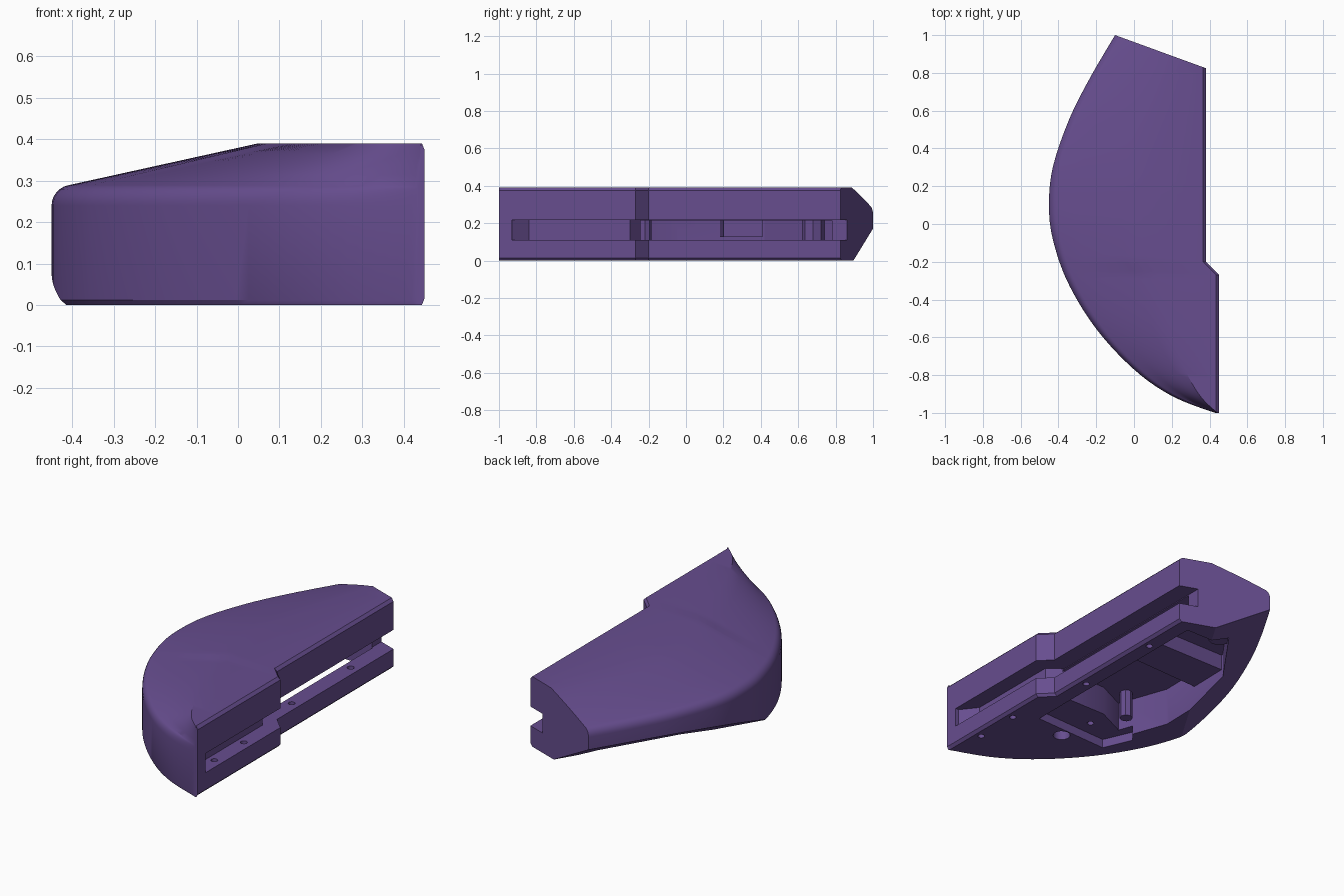
import bpy, bmesh, math
from mathutils import Vector

if "Cube" in bpy.data.objects:
    bpy.data.objects.remove(bpy.data.objects["Cube"])

purple = bpy.data.materials.new("purple plastic")
purple.diffuse_color = (0.135, 0.075, 0.275, 1)
purple.use_nodes = True
purple.node_tree.nodes["Principled BSDF"].inputs["Base Color"].default_value = purple.diffuse_color


def make_object(name, bm):
    bmesh.ops.recalc_face_normals(bm, faces=bm.faces)
    mesh = bpy.data.meshes.new(name)
    bm.to_mesh(mesh)
    bm.free()
    mesh.materials.append(purple)
    ob = bpy.data.objects.new(name, mesh)
    bpy.context.collection.objects.link(ob)
    return ob


def prism(name, outline, z0, z1):
    bm = bmesh.new()
    low = [bm.verts.new((x, y, z0)) for x, y in outline]
    top = [bm.verts.new((x, y, z1)) for x, y in outline]
    bm.faces.new(low)
    bm.faces.new(top)
    n = len(outline)
    for i in range(n):
        j = (i + 1) % n
        bm.faces.new((low[i], low[j], top[j], top[i]))
    return make_object(name, bm)


def circle(x, y, r, n=16):
    return [(x + r * math.cos(2 * math.pi * i / n), y + r * math.sin(2 * math.pi * i / n)) for i in range(n)]


def cut(body, cutter):
    mod = body.modifiers.new("cut", 'BOOLEAN')
    mod.operation = 'DIFFERENCE'
    mod.solver = 'EXACT'
    mod.object = cutter
    bpy.context.view_layer.objects.active = body
    bpy.ops.object.modifier_apply(modifier=mod.name)
    bpy.data.objects.remove(cutter)


# Curved outer edge in plan, as a smooth spline
edge = [(0.48, -1.005), (0.43, -1.0), (0.2, -0.91), (0, -0.77), (-0.2, -0.555), (-0.35, -0.31), (-0.43, -0.08),
        (-0.45, 0.1), (-0.43, 0.3), (-0.345, 0.55), (-0.235, 0.77), (-0.1, 1.0), (-0.01, 1.15), (0.08, 1.3)]
dense = []
for p0, p1, p2, p3 in zip(edge, edge[1:], edge[2:], edge[3:]):
    for k in range(16):
        t = k / 16
        dense.append([0.5 * (2 * b + (c - a) * t + (2 * a - 5 * b + 4 * c - d) * t * t
                             + (3 * b - a - 3 * c + d) * t ** 3) for a, b, c, d in zip(p0, p1, p2, p3)])
dense.append(edge[-2])


def interp(y, pts):
    for (xa, ya), (xb, yb) in zip(pts, pts[1:]):
        if y <= yb:
            return xa + (xb - xa) * max(0, (y - ya) / (yb - ya))
    return pts[-1][0]


# Body: cross-sections lofted along the length
inner = [(0.45, -1), (0.45, -0.27), (0.38, -0.2), (0.38, 1.2)]
crest = [(0.6, -1), (0.6, 0.2), (0.69, 0.9), (0.7, 1.2)]


def section(y):
    xl, xr = interp(y, dense), interp(y, inner)
    w = xr - xl
    c, r = min(0.015, w * 0.3), min(0.05, w * 0.25)
    xc = min(xl + w * interp(y, crest), xr - c * 1.1)
    pts = [(xr - c, 0), (xr, 0.015), (xr, 0.375), (xr - c, 0.39), (xc, 0.39)]
    arc = [(xl + r * (1 - math.cos(a)), 0.24 + 0.05 * math.sin(a)) for a in [math.radians(k * 13) for k in range(6, -1, -1)]]
    ax, az = arc[0]
    for t in (0.75, 0.5, 0.25):
        pts.append((ax + (xc - ax) * t, az + (0.39 - az) * t))
    pts += arc + [(xl, 0.012), (xl + min(0.01, w * 0.2), 0)]
    return [(x, y, z) for x, z in pts]


stations = sorted([-1 + 2.15 * (i / 56) ** 1.6 for i in range(57)] + [-0.27, -0.2])
bm = bmesh.new()
rings = [[bm.verts.new(p) for p in section(y)] for y in stations]
for a, b in zip(rings, rings[1:]):
    for i in range(len(a)):
        j = (i + 1) % len(a)
        bm.faces.new((a[i], a[j], b[j], b[i]))
bm.faces.new(rings[0])
bm.faces.new(rings[-1])

# Slanted back end and slanted underside
for co, no in (((-0.1, 1, 0), (0.175, 0.48, 0)), ((-0.40, -0.08, 0), (-0.488, 0.294, -1))):
    bmesh.ops.bisect_plane(bm, geom=bm.verts[:] + bm.edges[:] + bm.faces[:], plane_co=co,
                           plane_no=Vector(no).normalized(), clear_outer=True)
    bmesh.ops.holes_fill(bm, edges=[e for e in bm.edges if e.is_boundary], sides=0)
body = make_object("body", bm)

# Pocket open at the bottom, with a shallow ledge at its front
cut(body, prism("pocket", [(0.285, -0.25), (0.285, 0.78), (0.0, 0.78), (-0.26, 0.42), (-0.27, -0.05),
                           (-0.17, -0.33), (0.0, -0.25)], -0.1, 0.213))
cut(body, prism("ledge", [(0.284, -0.44), (0.284, -0.2), (-0.16, -0.2), (-0.24, -0.3), (-0.17, -0.46)], -0.1, 0.05))
# Slot along the straight side, running out through the back end
cut(body, prism("slot", [(0.6, -0.93), (0.43, -0.93), (0.36, -0.84), (0.36, -0.3), (0.28, -0.24),
                         (0.28, 1.1), (0.6, 1.1)], 0.11, 0.217))
# Screw holes
for x, y in ((0.4, -0.78), (0.4, -0.52), (0.33, 0.0), (0.33, 0.52)):
    cut(body, prism("screw_hole", circle(x, y, 0.018), -0.1, 0.16))
cut(body, prism("cable_hole", circle(0.08, -0.5, 0.045), -0.1, 0.08))
cut(body, prism("ledge_hole", circle(-0.01, -0.37, 0.018), -0.1, 0.12))

# Blocks and posts inside the pocket
prism("pocket_block", [(-0.28, 0.18), (0.2, 0.2), (0.2, 0.41), (-0.28, 0.41)], 0.125, 0.23)
prism("back_post", circle(-0.02, 0.68, 0.06, 8), 0.1, 0.23)
prism("front_post", circle(-0.13, -0.22, 0.035, 8), 0.06, 0.23)

for ob in bpy.context.collection.objects:
    bpy.ops.object.select_all(action='DESELECT')
    ob.select_set(True)
    bpy.context.view_layer.objects.active = ob
    bpy.ops.object.shade_smooth_by_angle(angle=math.radians(28))
